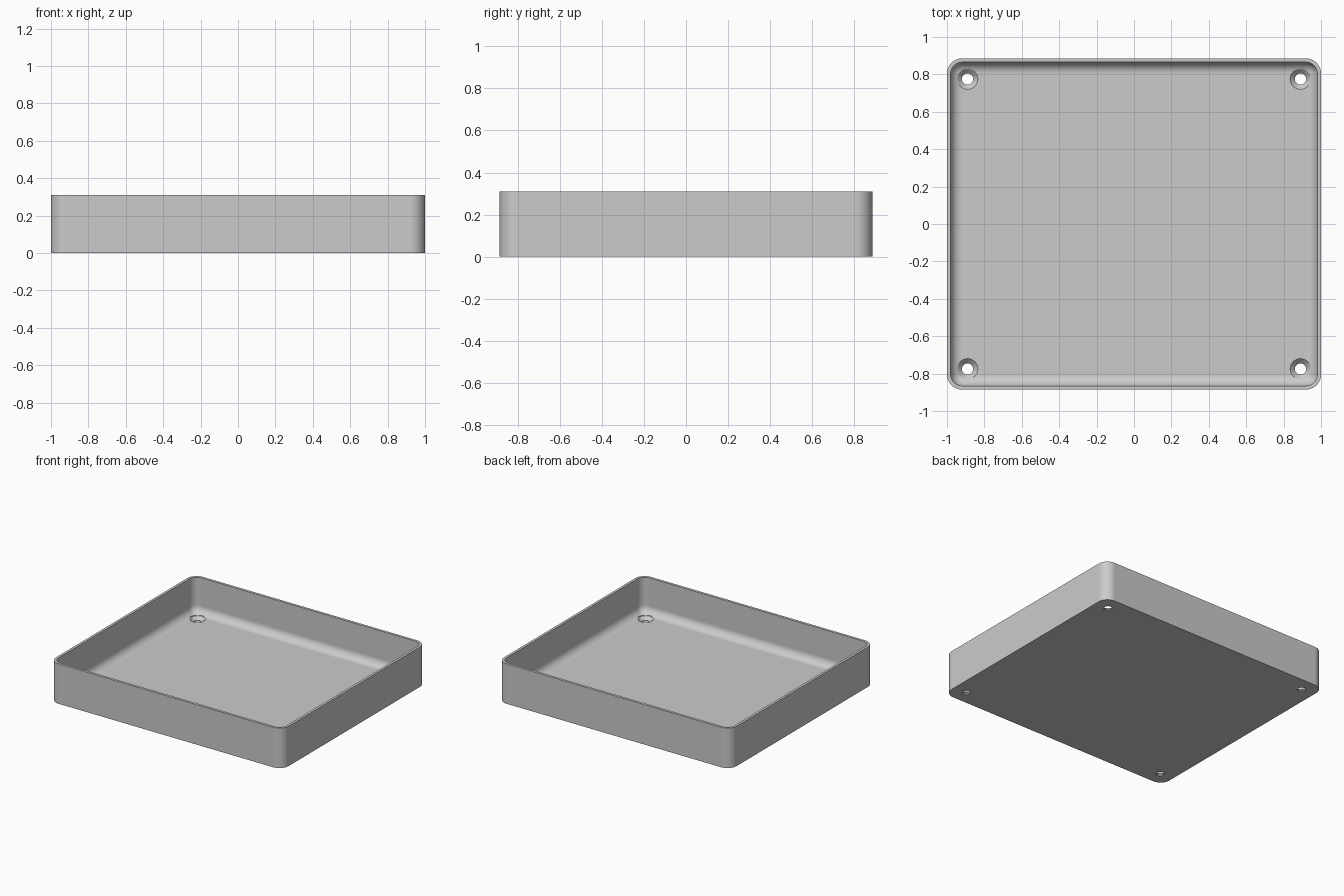
import bpy, bmesh, math

cube = bpy.data.objects.get("Cube")
if cube:
    bpy.data.objects.remove(cube, do_unlink=True)

HALF_X, HALF_Y, HEIGHT = 1.0, 0.885, 0.31
WALL, FLOOR, CORNER, FILLET = 0.02, 0.033, 0.08, 0.06
HOLE_X, HOLE_Y, HOLE_R, SINK_R = 0.89, 0.775, 0.03, 0.055
STEPS = 12

grey = bpy.data.materials.new("plain grey")
grey.use_nodes = True
colour = (0.6, 0.6, 0.6, 1)
grey.diffuse_color = colour
grey.node_tree.nodes["Principled BSDF"].inputs["Base Color"].default_value = colour


def make_object(name, bm):
    bmesh.ops.remove_doubles(bm, verts=bm.verts, dist=1e-5)
    bmesh.ops.recalc_face_normals(bm, faces=bm.faces)
    mesh = bpy.data.meshes.new(name)
    bm.to_mesh(mesh)
    bm.free()
    mesh.materials.append(grey)
    obj = bpy.data.objects.new(name, mesh)
    bpy.context.collection.objects.link(obj)
    return obj


def loft(name, rings):
    """Skin a stack of equal-length point rings and cap both ends."""
    bm = bmesh.new()
    loops = [[bm.verts.new(p) for p in ring] for ring in rings]
    for low, high in zip(loops, loops[1:]):
        for i in range(len(low)):
            j = (i + 1) % len(low)
            bm.faces.new((low[i], low[j], high[j], high[i]))
    bm.faces.new(loops[0])
    bm.faces.new(loops[-1])
    return make_object(name, bm)


def rounded_rectangle(inset, z):
    radius = max(CORNER - inset, 0)
    cx, cy = HALF_X - inset - radius, HALF_Y - inset - radius
    points = []
    for quarter, (sx, sy) in enumerate(((1, 1), (-1, 1), (-1, -1), (1, -1))):
        for k in range(STEPS + 1):
            a = math.pi / 2 * (quarter + k / STEPS)
            points.append((sx * cx + radius * math.cos(a),
                           sy * cy + radius * math.sin(a), z))
    return points


def circle(x, y, radius, z, count=48):
    return [(x + radius * math.cos(math.tau * k / count),
             y + radius * math.sin(math.tau * k / count), z) for k in range(count)]


# Tray: outer wall, rim, inner wall, then a fillet down to the floor
profile = [(0, 0), (0, HEIGHT), (WALL, HEIGHT)]
for k in range(STEPS + 1):
    a = math.pi / 2 * k / STEPS
    profile.append((WALL + FILLET * (1 - math.cos(a)),
                    FLOOR + FILLET * (1 - math.sin(a))))
tray = loft("tray", [rounded_rectangle(i, z) for i, z in profile])
bpy.context.view_layer.objects.active = tray

# Countersunk screw holes in the four corners
sink_bottom = FLOOR - (SINK_R - HOLE_R)
hole_profile = [(HOLE_R, -0.05), (HOLE_R, sink_bottom), (SINK_R, FLOOR), (SINK_R, 0.15)]
for sx in (-1, 1):
    for sy in (-1, 1):
        cutter = loft("hole_cutter", [circle(sx * HOLE_X, sy * HOLE_Y, r, z)
                                      for r, z in hole_profile])
        cutter.hide_render = True
        cut = tray.modifiers.new("screw_hole", "BOOLEAN")
        cut.operation, cut.solver, cut.object = "DIFFERENCE", "EXACT", cutter
        bpy.ops.object.modifier_apply(modifier=cut.name)
        bpy.data.objects.remove(cutter, do_unlink=True)

# Smooth rounded surfaces, crisp rim and base
bpy.ops.object.select_all(action="DESELECT")
tray.select_set(True)
bpy.ops.object.shade_smooth_by_angle(angle=math.radians(25))
normals = tray.modifiers.new("flat_panels", "WEIGHTED_NORMAL")
normals.keep_sharp = True
